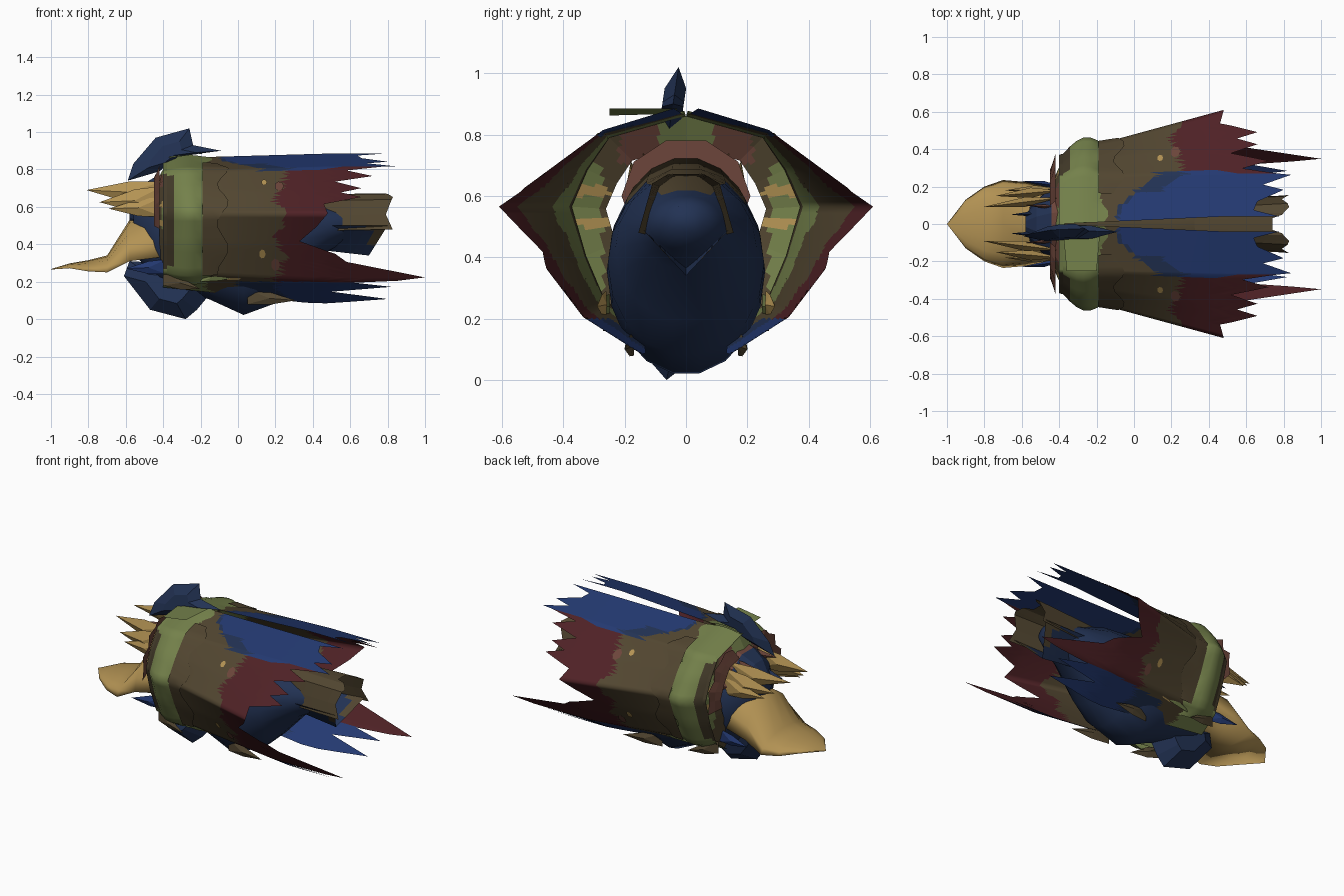
import bpy, bmesh, math
from mathutils import Vector

if "Cube" in bpy.data.objects:
    bpy.data.objects.remove(bpy.data.objects["Cube"])

COLORS = {
    "blue": (.017, .041, .165), "navy": (.016, .032, .088), "dark_red": (.078, .0155, .019),
    "brown": (.084, .061, .030), "green": (.175, .22, .07), "tan": (.45, .29, .088),
    "rosy_brown": (.15, .060, .043), "dark_brown": (.055, .042, .022)}
NAMES = list(COLORS)
MATS = []
for n, c in COLORS.items():
    m = bpy.data.materials.new(n)
    m.diffuse_color = (*c, 1)
    m.use_nodes = True
    m.node_tree.nodes["Principled BSDF"].inputs["Base Color"].default_value = m.diffuse_color
    MATS.append(m)


def make(name, verts, faces, color, mirror=False, smooth=False):
    """Mesh object; color is a name or a rule taking a face centre."""
    me = bpy.data.meshes.new(name)
    me.from_pydata([tuple(v) for v in verts], [], faces)
    for m in MATS:
        me.materials.append(m)
    bm = bmesh.new()
    bm.from_mesh(me)
    bmesh.ops.remove_doubles(bm, verts=bm.verts, dist=.0005)
    bmesh.ops.recalc_face_normals(bm, faces=bm.faces)
    for f in bm.faces:
        n = color if isinstance(color, str) else color(f.calc_center_median())
        f.material_index = NAMES.index(n)
        f.smooth = smooth
    bm.to_mesh(me)
    bm.free()
    ob = bpy.data.objects.new(name, me)
    bpy.context.collection.objects.link(ob)
    if mirror:
        md = ob.modifiers.new("mirror", 'MIRROR')
        md.use_axis = (False, True, False)
    return ob


def lerp_table(table, t):
    """Piecewise linear lookup in rows of (key, value...)."""
    if t <= table[0][0]:
        return table[0][1:]
    for a, b in zip(table, table[1:]):
        if t <= b[0]:
            k = (t - a[0]) / (b[0] - a[0])
            return tuple(p + (q - p) * k for p, q in zip(a[1:], b[1:]))
    return table[-1][1:]


def grid(name, fn, us, n, color, **kw):
    """Open surface fn(u, s) with s from 0 to 1."""
    vs = [fn(u, j / n) for u in us for j in range(n + 1)]
    w = n + 1
    fs = [(i * w + j, i * w + j + 1, (i + 1) * w + j + 1, (i + 1) * w + j)
          for i in range(len(us) - 1) for j in range(n)]
    return make(name, vs, fs, color, **kw)


def loft(name, rings, color, seg=14, smooth=False):
    """Closed body along x from rows of (x, centre z, half width, half height)."""
    vs, fs = [], []
    for x, z, w, h in rings:
        for k in range(seg):
            a = 2 * math.pi * k / seg
            vs.append((x, w * math.cos(a), z + h * math.sin(a)))
    for r in range(len(rings) - 1):
        for k in range(seg):
            k2 = (k + 1) % seg
            fs.append((r * seg + k, r * seg + k2, (r + 1) * seg + k2, (r + 1) * seg + k))
    fs += [tuple(range(seg)), tuple(range((len(rings) - 1) * seg, len(rings) * seg))]
    return make(name, vs, fs, color, smooth=smooth)


def lens(name, outline, bulge, color, y0=0, shear=0):
    """Side outline in x, z with a raised middle on both sides."""
    cx = sum(p[0] for p in outline) / len(outline)
    cz = sum(p[1] for p in outline) / len(outline)
    n, vs = len(outline), []
    for s in (0, 1, -1):
        k = 1 if s == 0 else .5
        for x, z in outline:
            px, pz = cx + (x - cx) * k, cz + (z - cz) * k
            vs.append((px, y0 + s * bulge + shear * (pz - cz), pz))
    fs = [tuple(range(n, 2 * n)), tuple(range(2 * n, 3 * n))]
    for i in range(n):
        j = (i + 1) % n
        fs += [(i, j, n + j, n + i), (i, j, 2 * n + j, 2 * n + i)]
    return make(name, vs, fs, color)


# Cloak cross-sections, from the ridge (u=0) around the side (u=2) to the belly (u=4)
FRONT = [(0, .0, .86), (1, .25, .79), (1.5, .32, .685), (2, .37, .565), (2.5, .325, .405),
         (3, .26, .25), (4, .14, .17)]
BACK = [(0, .04, .885), (1, .27, .815), (1.5, .44, .69), (2, .61, .565),
        (2.5, .472, .385), (3, .335, .205), (4, .13, .075)]
# Feather tip reach in x around the cloak
TIPS = [(0, .78), (.15, .64), (.35, .66), (.62, .80), (.74, .69), (.97, .84), (1.08, .58),
        (1.2, .72), (1.32, .52), (1.46, .66), (1.55, .55), (1.65, .66), (1.8, .46),
        (2, .48), (2.2, .42), (2.42, .33), (2.6, .52), (2.72, .58), (2.95, 1.0),
        (3.08, .62), (3.25, .82), (3.45, .50), (3.75, .80), (4, .36)]


def section(u, x):
    k = min(max((x + .4) / .88, 0), 1)
    a, b = lerp_table(FRONT, u), lerp_table(BACK, u)
    return a[0] + (b[0] - a[0]) * k, a[1] + (b[1] - a[1]) * k


def cloak(u, s):
    x = -.4 + (lerp_table(TIPS, u)[0] + .4) * s
    return (x, *section(u, x))


def wave(c):
    return .03 * math.sin(c.z * 30 + 1) + .012 * math.sin(c.z * 71 + c.y * 15)


def cloak_color(c):
    x = c.x + wave(c)
    if x < -.17:
        return "dark_brown" if c.x < -.36 and .27 < c.z < .78 else "green"
    if c.z > .755 and c.y < .28:
        start = -.08 + 1.0 * max(c.y - .08, 0)
        edge = start + (.14 if c.y > .17 else .02)
        return "brown" if x < start else "navy" if x < edge else "blue"
    if c.z < .2:
        return "brown" if x < 0 else "navy" if x < .2 else "blue"
    return "brown" if x < .23 else "dark_red"


us = sorted({t[0] for t in TIPS} | {i / 16 for i in range(65)})
grid("feather_cloak", cloak, us, 44, cloak_color, mirror=True, smooth=True)

# Small flecks on the flank, as thin plates
for i, (fx, fu, r, n) in enumerate([(.14, 1.33, .016, "tan"), (.13, 2.62, .018, "tan"),
                                    (.22, 1.42, .026, "rosy_brown"),
                                    (.20, 2.78, .024, "rosy_brown")]):
    ring = []
    for k in range(7):
        a = 2 * math.pi * k / 7
        x = fx + r * math.cos(a)
        y, z = section(fu + r * 4 * math.sin(a), x)
        ring.append((x, y + .004, z + (.004 if fu < 2 else -.004)))
    make(f"fleck_{i}", ring, [tuple(range(7))], n, mirror=True)


# Flared leafy band around the shoulders
def band(u, s):
    x = -.38 + .22 * s + (.025 * math.sin(u * 9) if s > .9 else 0)
    y, z = section(u, x)
    f = 1 + .14 * math.sin(math.pi * min(s * 1.05, 1))
    return (x, y * f, .54 + (z - .54) * (1 + .3 * (f - 1)))


grid("shoulder_band", band, [i / 8 for i in range(29)], 6,
     lambda c: "dark_brown" if c.x < -.35 and .27 < c.z < .78 else "green",
     mirror=True, smooth=True)


# Overlapping brown mantle edge behind the band
def mantle(u, s):
    x = -.19 + .11 * s + (.03 * math.sin(u * 8) if s > .5 else 0)
    y, z = section(u, x)
    f = 1.02 + .03 * (1 - s)
    return (x, y * f, .54 + (z - .54) * f)


grid("mantle_edge", mantle, [.6 + i / 8 for i in range(20)], 2, "brown", mirror=True, smooth=True)


# Plumage rim just inside the neck opening, in patches
def neck_color(c):
    if c.y > .25 and (abs(c.z - .615) < .018 or abs(c.z - .515) < .018):
        return "tan"
    if c.z > .70:
        return "green" if c.y < .09 else "rosy_brown" if c.y < .22 else "brown"
    return "green" if c.y > .27 else "brown"


def neck(u, s):
    y, z = section(u, -.39)
    k = 1 - .3 * s
    return (-.37 - .05 * s, y * k, .54 + (z - .54) * k)


grid("neck_rim", neck, [i / 16 for i in range(65)], 5, neck_color, mirror=True)


# Jagged collar standing up around the neck
def collar(u, s):
    y, z = section(u, -.4)
    k = .78 + (.2 + .1 * (round(u * 4) % 2)) * s
    return (-.45 + .03 * s, y * k, .54 + (z - .54) * k * .97)


grid("neck_collar", collar, [.5 + i / 4 for i in range(8)], 2,
     lambda c: "rosy_brown" if c.z > .5 else "brown", mirror=True)

# Rounded body with a brown back, narrowing into the tail root
loft("body", [(-.56, .50, .09, .15), (-.42, .46, .22, .27), (-.15, .40, .25, .30),
              (.03, .355, .258, .338), (.2, .38, .255, .30), (.32, .43, .23, .24),
              (.48, .49, .16, .13), (.58, .51, .12, .09), (.68, .52, .06, .05)],
     lambda c: "brown" if c.z > .61 and c.x > -.3 else "navy", 18, True)
loft("head", [(-.58, .58, .05, .06), (-.52, .59, .13, .13), (-.44, .60, .19, .17),
              (-.38, .60, .21, .19)], lambda c: "rosy_brown" if c.x > -.45 else "navy", 10)


# Tail: brown flat-topped roof with a narrow ridge, and a blue keel with a brown rim
ROOF = [(0, 0, .672), (.35, .06, .67), (.6, .11, .64), (1, .155, .48)]


def tail_roof(u, s):
    y, z = lerp_table(ROOF, u)
    start = .08 if u < .3 else .3
    end = .74 if u < .2 else .81 + .02 * math.cos(u * 12)
    return (start + (end - start) * s, y * (.75 + .25 * s), z - .01 * (1 - s))


def tail_under(u, s):
    return (.35 + (.45 - .10 * u) * s, .15 * (1 - u), .5 - .16 * u * s - .12 * u * (1 - s))


grid("tail_roof", tail_roof, [0, .18, .29, .35, .5, .6, .8, 1], 8,
     lambda c: "tan" if c.x > .68 and c.y < .012 else
     "rosy_brown" if c.x < .2 and c.y < .03 else "brown", mirror=True)
grid("tail_keel", tail_under, [i / 6 for i in range(7)], 8,
     lambda c: "brown" if c.x > .7 and c.z > .40 else "navy", mirror=True)

# Broad hooked beak: arched top with a flat underside
BEAK = [(-1, .0, .268, .265), (-.9, .13, .298, .272), (-.8, .20, .315, .255),
        (-.7, .235, .34, .25), (-.58, .225, .53, .31), (-.42, .19, .58, .33)]
bv, bf = [], []
for x, w, top, low in BEAK:
    for k in range(9):
        a = math.pi * k / 8
        bv.append((x, w * math.cos(a), low + (top - low) * math.sin(a)))
for r in range(len(BEAK) - 1):
    for k in range(9):
        k2 = (k + 1) % 9
        bf.append((r * 9 + k, r * 9 + k2, r * 9 + 9 + k2, r * 9 + 9 + k))
make("beak", bv, bf, "tan", smooth=True)


def tuft(name, root, tip, width, color):
    """Tapered four-sided feather, mirrored to the other side."""
    r, t = Vector(root), Vector(tip)
    m = r.lerp(t, .45)
    up, side = Vector((0, 0, width)), Vector((0, width * .35, 0))
    vs = [r + up * .9, r - up * .9, m + up * .75, m - up * .75, m + side, m - side, t]
    fs = [(0, 2, 4), (0, 4, 1), (1, 4, 3), (2, 6, 4), (4, 6, 3),
          (0, 5, 2), (0, 1, 5), (1, 3, 5), (2, 5, 6), (5, 3, 6)]
    make(name, vs, fs, color, mirror=True)


# Tan cheek feathers above the beak, with dark ones between them
for i, (y, z, x2, y2, z2, w, c) in enumerate([
        (.14, .67, -.81, .09, .69, .075, "tan"), (.18, .64, -.74, .15, .625, .08, "tan"),
        (.19, .60, -.69, .18, .59, .06, "tan"), (.06, .64, -.66, .05, .62, .05, "navy"),
        (.09, .71, -.58, .10, .72, .03, "rosy_brown")]):
    tuft(f"cheek_feather_{i}", (-.40, y, z), (x2, y2, z2), w, c)
# Ragged feathers under the shoulders
for i, (x, y, z, x2, z2, c) in enumerate([(-.4, .24, .22, -.20, .16, "brown"),
                                          (-.2, .25, .24, .04, .24, "green"),
                                          (-.06, .26, .25, .08, .24, "tan"),
                                          (.05, .17, .12, .31, .1, "brown"),
                                          (-.38, .2, .28, -.6, .27, "blue")]):
    tuft(f"under_feather_{i}", (x, y, z), (x2, y + .03, z2), .045, c)

# Head crest, throat lobe and the small leaf on top
lens("head_crest", [(-.59, .74), (-.56, .83), (-.44, .97), (-.26, 1.02), (-.24, .93), (-.09, .90),
                    (-.32, .87), (-.42, .79)], .035, "navy", -.045, .15)
lens("throat_lobe", [(-.61, .23), (-.47, .05), (-.28, 0), (-.22, .05), (-.12, .17), (-.3, .23),
                     (-.42, .30), (-.58, .31)], .09, "navy", -.03, .2)
make("top_leaf", [(-.38, -.03, .868), (-.36, -.25, .862), (-.2, -.25, .885), (-.18, -.03, .885)],
     [(0, 1, 2, 3)], "green")
